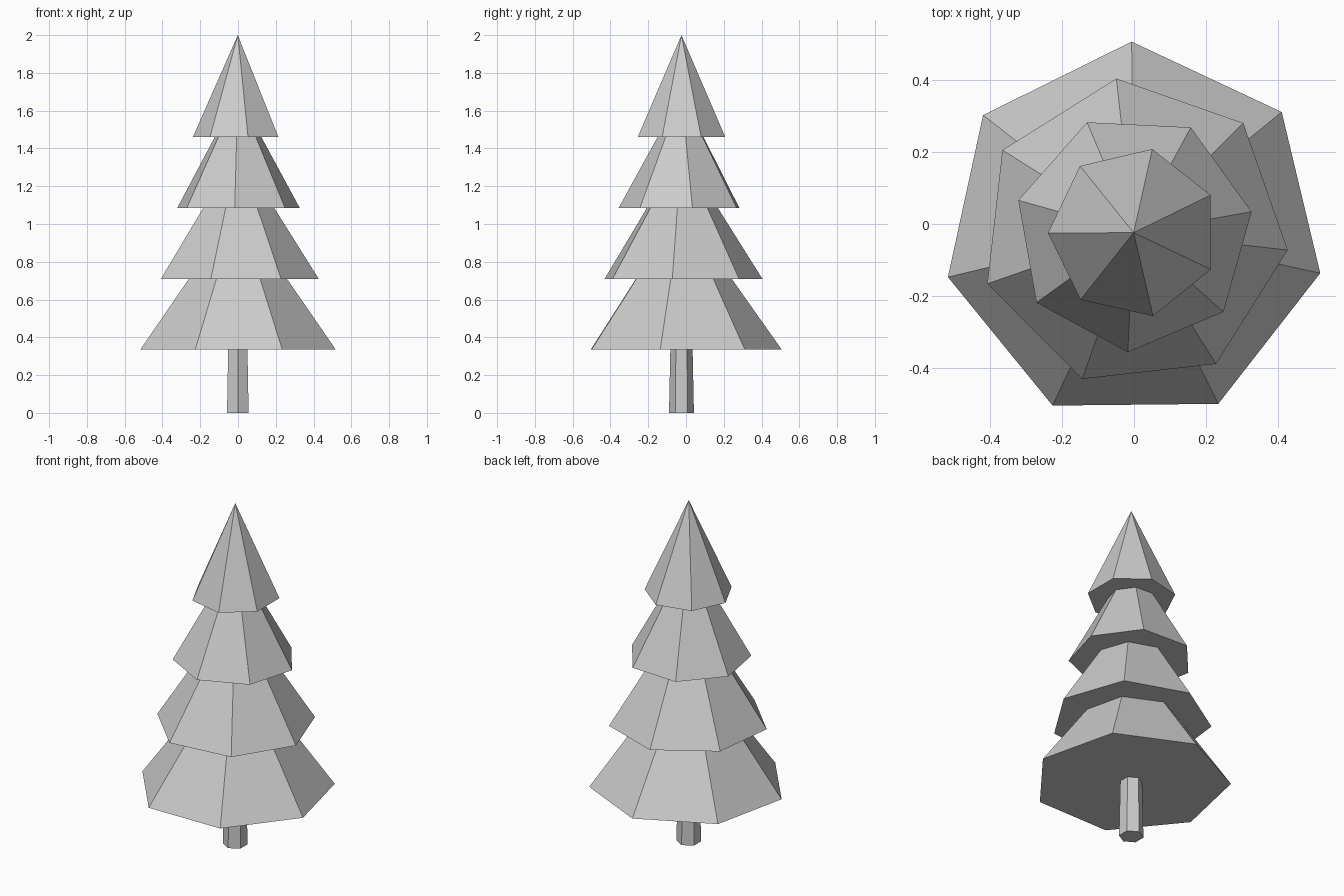
import bpy
import math

cube = bpy.data.objects.get("Cube")
if cube:
    bpy.data.objects.remove(cube, do_unlink=True)

GREY = (0.6, 0.6, 0.6, 1.0)
grey = bpy.data.materials.new("plain grey")
grey.use_nodes = True
grey.diffuse_color = GREY
bsdf = next(n for n in grey.node_tree.nodes if n.type == "BSDF_PRINCIPLED")
bsdf.inputs["Base Color"].default_value = GREY

CENTRE_X, CENTRE_Y = -0.001, -0.024


def tapered_prism(name, sides, turn, z0, r0, z1, r1):
    """Closed base, sloping sides; a zero top radius gives a pointed tip."""
    def ring(z, r):
        angles = [math.radians(turn) + math.tau * i / sides for i in range(sides)]
        return [(CENTRE_X + r * math.cos(a), CENTRE_Y + r * math.sin(a), z) for a in angles]

    verts = ring(z0, r0)
    faces = [tuple(reversed(range(sides)))]
    if r1:
        verts += ring(z1, r1)
    else:
        verts.append((CENTRE_X, CENTRE_Y, z1))
    for i in range(sides):
        j = (i + 1) % sides
        faces.append((i, j, sides + j, sides + i) if r1 else (i, j, sides))
    mesh = bpy.data.meshes.new(name)
    mesh.from_pydata(verts, [], faces)
    mesh.materials.append(grey)
    obj = bpy.data.objects.new(name, mesh)
    bpy.context.collection.objects.link(obj)
    return obj


# Six-sided trunk, with its top tucked against the lowest branches
tapered_prism("trunk", 6, 90, 0, 0.066, 0.335, 0.059)

# Seven-sided branch tiers: name, turn, base radius, top radius
tiers = [
    ("bottom_branches", 90.6, 0.531, 0.266),
    ("lower_branches", 96.4, 0.431, 0.194),
    ("upper_branches", 112.9, 0.333, 0.127),
    ("tip_branches", 77.4, 0.238, 0),
]
STEP = 0.375
for i, (name, turn, base, top) in enumerate(tiers):
    z = 0.335 + STEP * i
    tapered_prism(name, 7, turn, z, base, z + STEP if top else 2.0, top)
